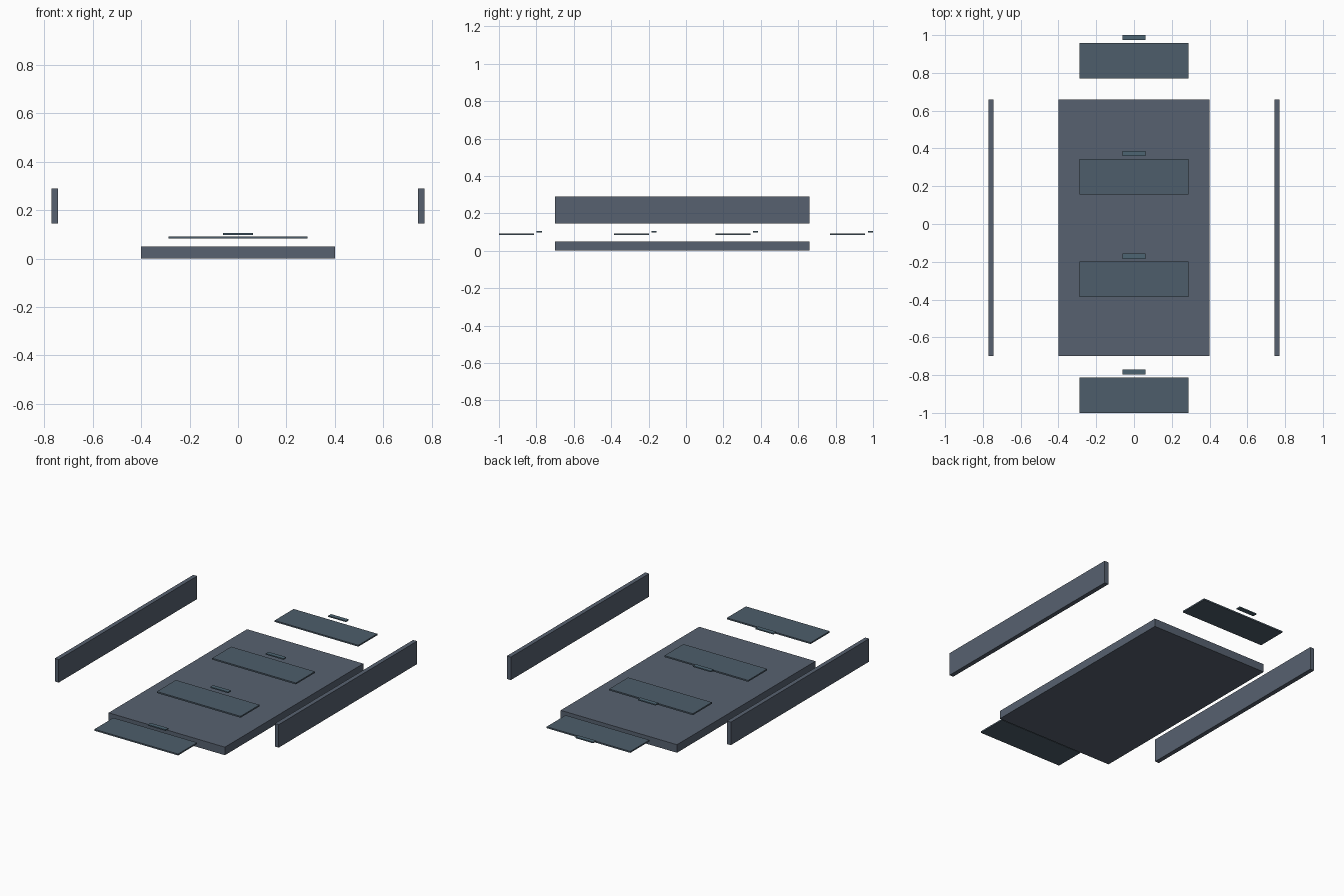
import bpy

if "Cube" in bpy.data.objects:
    bpy.data.objects.remove(bpy.data.objects["Cube"])


def material(name, color):
    mat = bpy.data.materials.new(name)
    mat.diffuse_color = (*color, 1)
    mat.use_nodes = True
    mat.node_tree.nodes["Principled BSDF"].inputs["Base Color"].default_value = mat.diffuse_color
    return mat


def box(name, x, y, z, mat):
    """Box from (min, max) ranges along each axis."""
    ranges = (x, y, z)
    bpy.ops.mesh.primitive_cube_add(size=1, location=[(a + b) / 2 for a, b in ranges])
    obj = bpy.context.object
    obj.name = name
    obj.scale = [b - a for a, b in ranges]
    bpy.ops.object.transform_apply(location=False, rotation=False, scale=True)
    obj.data.materials.append(mat)
    return obj


slate = material("slate", (0.095, 0.12, 0.16))
blue_slate = material("blue_slate", (0.075, 0.11, 0.145))
teal_slate = material("teal_slate", (0.075, 0.13, 0.17))

# Base slab
LENGTH = (-0.70, 0.66)
box("base_slab", (-0.40, 0.40), LENGTH, (0, 0.05), slate)

# Upright side rails, floating either side of the slab
for side, x in (("left", (-0.77, -0.743)), ("right", (0.743, 0.77))):
    box(side + "_rail", x, LENGTH, (0.146, 0.289), slate)

# Four thin panels, each with a small tab behind it
for i, y in enumerate((-1.0, -0.386, 0.157, 0.771), 1):
    box(f"panel_{i}", (-0.288, 0.288), (y, y + 0.187), (0.083, 0.092), blue_slate)
    box(f"tab_{i}", (-0.061, 0.061), (y + 0.202, y + 0.229), (0.098, 0.105), teal_slate)
